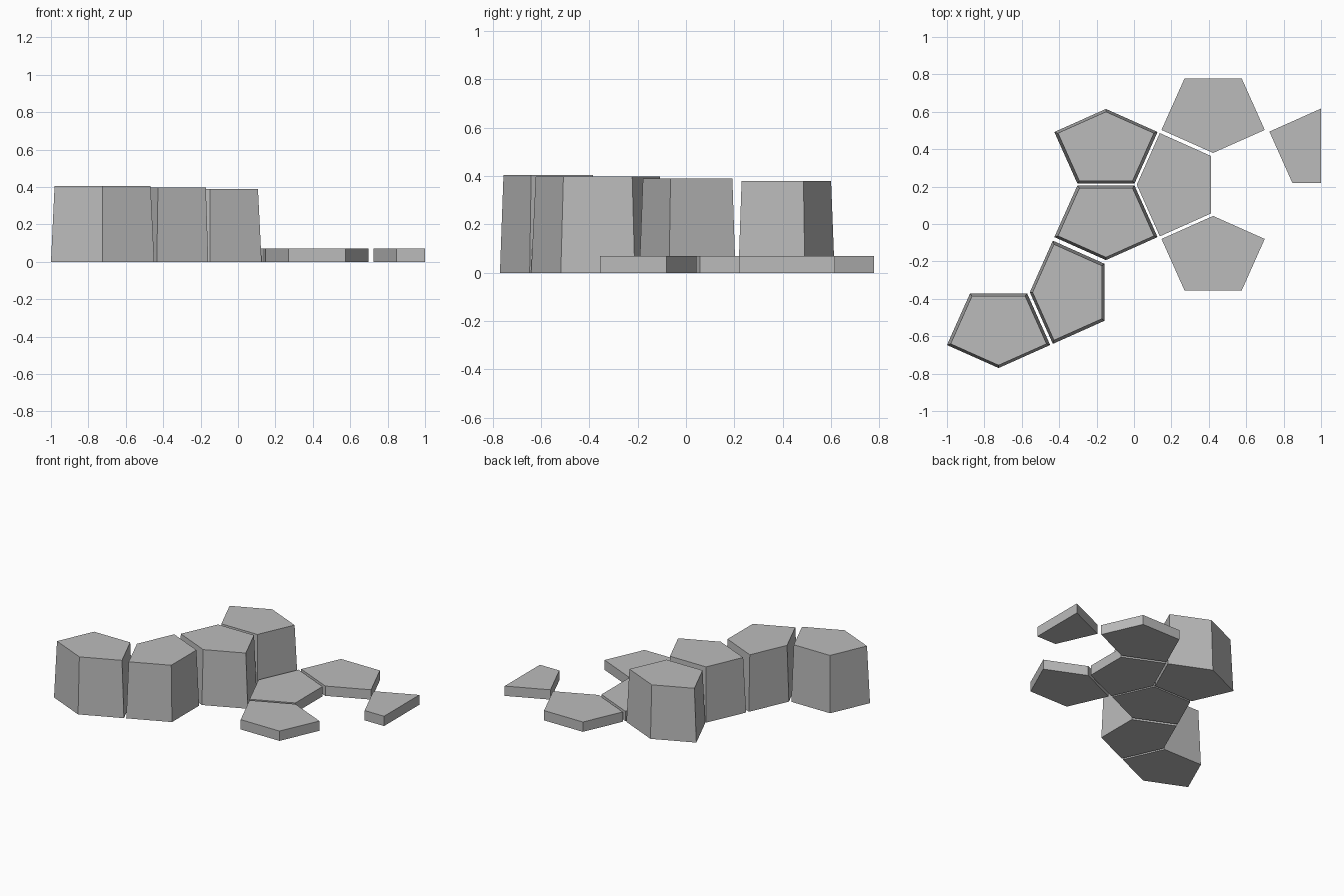
import bpy
import bmesh
from math import radians
from mathutils import Matrix, Vector

default_cube = bpy.data.objects.get("Cube")
if default_cube:
    bpy.data.objects.remove(default_cube, do_unlink=True)

# Single stone colour
stone = bpy.data.materials.new("stone_grey")
stone.use_nodes = True
colour = (0.5, 0.5, 0.5, 1)
stone.diffuse_color = colour
stone.node_tree.nodes["Principled BSDF"].inputs["Base Color"].default_value = colour

# Half of the pentagon, from its apex round to its flat edge
DEPTH = 0.398
HALF = [(0, 0), (0.276, 0.123), (0.153, DEPTH)]
FULL = HALF + [(-x, y) for x, y in reversed(HALF[1:])]
CUT = HALF + [(0, DEPTH)]
CENTRE = Vector((0, 0.21))


def paver(name, apex, turn, height, taper=1.0, profile=FULL):
    """Pentagonal prism placed by its apex; the apex points to -y before turning."""
    bm = bmesh.new()
    base = [Vector(p) for p in profile]
    top = [CENTRE + (p - CENTRE) * taper for p in base]
    low = [bm.verts.new((p.x, p.y, 0)) for p in base]
    high = [bm.verts.new((p.x, p.y, height)) for p in top]
    bm.faces.new(reversed(low))
    bm.faces.new(high)
    n = len(low)
    for i in range(n):
        j = (i + 1) % n
        bm.faces.new((low[i], low[j], high[j], high[i]))
    place = Matrix.Translation((*apex, 0)) @ Matrix.Rotation(radians(turn), 4, "Z")
    bm.transform(place)
    mesh = bpy.data.meshes.new(name)
    bm.to_mesh(mesh)
    bm.free()
    mesh.materials.append(stone)
    bpy.context.collection.objects.link(bpy.data.objects.new(name, mesh))


# Tall tapered blocks, rising slightly along the row
tall = [((-0.15, 0.615), 180, 0.38), ((-0.15, -0.193), 0, 0.39),
        ((-0.557, -0.365), -90, 0.398), ((-0.724, -0.77), 0, 0.405)]
for i, (apex, turn, height) in enumerate(tall, 1):
    paver(f"tall_block_{i}", apex, turn, height, taper=0.93)

# Low paving slabs
low_slabs = [((0.423, 0.38), 0), ((0.015, 0.21), -90), ((0.423, 0.043), 180)]
for i, (apex, turn) in enumerate(low_slabs, 1):
    paver(f"low_slab_{i}", apex, turn, 0.07)

# Slab cut off straight along its middle
paver("half_slab", (1.0, 0.617), 180, 0.07, profile=CUT)
